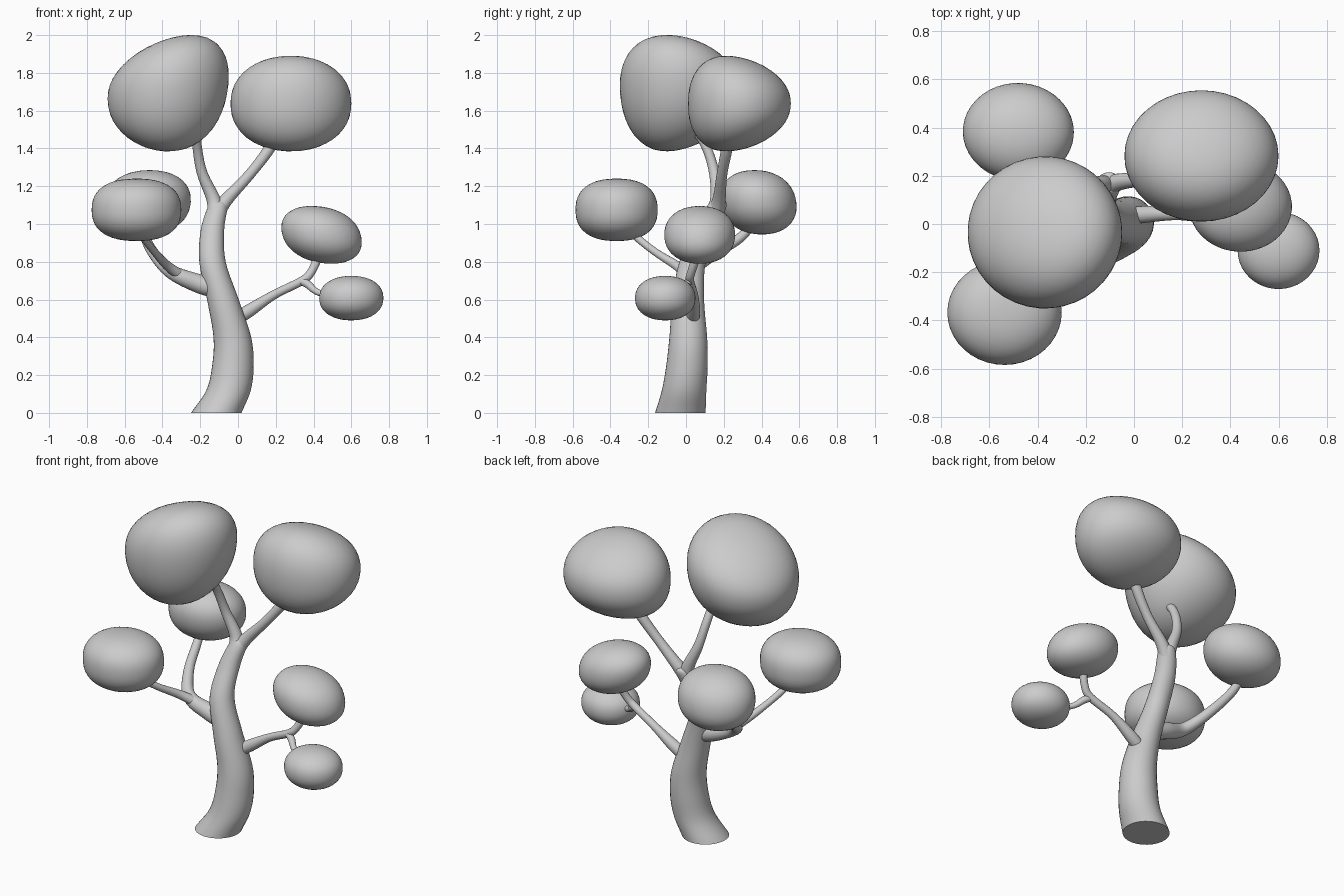
import bpy, bmesh, math
from mathutils import Vector

if "Cube" in bpy.data.objects:
    bpy.data.objects.remove(bpy.data.objects["Cube"], do_unlink=True)

grey = bpy.data.materials.new("plain_grey")
grey.use_nodes = True
GREY = (0.6, 0.6, 0.6, 1)
grey.diffuse_color = GREY
grey.node_tree.nodes["Principled BSDF"].inputs["Base Color"].default_value = GREY


def finish(bm, name):
    bmesh.ops.recalc_face_normals(bm, faces=bm.faces)
    mesh = bpy.data.meshes.new(name)
    bm.to_mesh(mesh)
    bm.free()
    mesh.materials.append(grey)
    obj = bpy.data.objects.new(name, mesh)
    bpy.context.collection.objects.link(obj)
    bpy.ops.object.select_all(action="DESELECT")
    obj.select_set(True)
    bpy.context.view_layer.objects.active = obj
    bpy.ops.object.shade_smooth_by_angle(angle=math.radians(45))
    return obj


def spline(points, steps):
    """Catmull-Rom samples through points of x, y, z, radius."""
    p = [Vector(q) for q in points]
    p = [p[0] * 2 - p[1]] + p + [p[-1] * 2 - p[-2]]
    out = []
    for a, b, c, d in zip(p, p[1:], p[2:], p[3:]):
        for i in range(steps):
            t = i / steps
            out.append((b * 2 + (c - a) * t + (a * 2 - b * 5 + c * 4 - d) * t * t
                        + (b * 3 - a - c * 3 + d) * t ** 3) / 2)
    return out + [p[-2]]


def limb(name, points, level=False, sides=20, steps=6):
    """Tapered tube; level keeps every ring horizontal."""
    path = spline(points, steps)
    bm = bmesh.new()
    rings = []
    for i, q in enumerate(path):
        ahead = path[min(i + 1, len(path) - 1)].xyz
        behind = path[max(i - 1, 0)].xyz
        axis = Vector((0, 0, 1)) if level else (ahead - behind).normalized()
        u = axis.cross(Vector((0.3, 1, 0.1))).normalized()
        v = axis.cross(u)
        turn = [math.tau * k / sides for k in range(sides)]
        rings.append([bm.verts.new(q.xyz + (u * math.cos(a) + v * math.sin(a)) * q.w)
                      for a in turn])
    for lower, upper in zip(rings, rings[1:]):
        for k in range(sides):
            n = (k + 1) % sides
            bm.faces.new((lower[k], lower[n], upper[n], upper[k]))
    bm.faces.new(rings[0])
    bm.faces.new(rings[-1])
    return finish(bm, name)


def foliage(name, low, high, lean=(0, 0), tilt=0, flare=0, wedge=(0, 0), power=2.2):
    """Blob fitted to a box: lean shifts the top, tilt raises the left,
    flare widens the top and wedge thins the left and the back."""
    bm = bmesh.new()
    bmesh.ops.create_icosphere(bm, subdivisions=4, radius=1)
    for v in bm.verts:
        around = v.co.xy.length
        x, y, z = v.co / (around ** power + abs(v.co.z) ** power) ** (1 / power)
        wide = 1 + flare * z
        v.co = (x * wide + lean[0] * z, y * wide + lean[1] * z,
                z * (1 - wedge[0] * x - wedge[1] * y) + tilt * x)
    for axis in range(3):
        values = [v.co[axis] for v in bm.verts]
        start, size = min(values), max(values) - min(values)
        for v in bm.verts:
            v.co[axis] = low[axis] + (v.co[axis] - start) / size * (high[axis] - low[axis])
    return finish(bm, name)


# Trunk
limb("trunk", [(-0.115, -0.03, 0, 0.134), (-0.05, -0.01, 0.12, 0.118),
               (-0.027, 0.005, 0.25, 0.11), (-0.03, 0.012, 0.4, 0.1),
               (-0.08, 0.012, 0.6, 0.084), (-0.135, 0.035, 0.8, 0.07),
               (-0.135, 0.11, 0.97, 0.062), (-0.105, 0.165, 1.1, 0.05),
               (-0.1, 0.172, 1.13, 0.02)], level=True, sides=28)

# Upper branches
limb("upper_right_branch", [(-0.115, 0.14, 1.04, 0.05), (-0.13, 0.165, 1.13, 0.037),
                            (-0.19, 0.15, 1.27, 0.028), (-0.215, 0.11, 1.4, 0.025),
                            (-0.22, 0.05, 1.49, 0.024), (-0.22, -0.04, 1.52, 0.02)])
limb("upper_left_branch", [(-0.12, 0.15, 1.05, 0.048), (-0.06, 0.175, 1.13, 0.035),
                           (0.06, 0.19, 1.26, 0.028), (0.16, 0.215, 1.39, 0.03),
                           (0.22, 0.24, 1.5, 0.03)])

# Lower branches on the right side
limb("lower_right_branch", [(-0.09, 0.015, 0.65, 0.05), (-0.21, 0.02, 0.685, 0.05),
                            (-0.35, 0.02, 0.745, 0.038), (-0.44, 0.14, 0.835, 0.03),
                            (-0.49, 0.29, 0.93, 0.026), (-0.5, 0.37, 1.03, 0.022)])
limb("right_fork", [(-0.3, 0.015, 0.725, 0.03), (-0.375, -0.05, 0.78, 0.025),
                    (-0.44, -0.16, 0.85, 0.02), (-0.5, -0.26, 0.93, 0.02),
                    (-0.53, -0.31, 1, 0.02)])

# Lower branches on the left side
limb("lower_left_branch", [(-0.07, 0.025, 0.46, 0.035), (0.05, 0.04, 0.535, 0.035),
                           (0.19, 0.04, 0.625, 0.024), (0.34, 0.02, 0.7, 0.023),
                           (0.39, 0.03, 0.75, 0.022), (0.43, 0.06, 0.84, 0.024)])
limb("left_fork", [(0.33, 0.02, 0.7, 0.02), (0.37, 0, 0.68, 0.021),
                   (0.42, -0.04, 0.64, 0.017), (0.52, -0.09, 0.61, 0.017)])

# Foliage
foliage("top_right_foliage", (-0.69, -0.35, 1.385), (-0.05, 0.28, 2),
        tilt=0.18, flare=0.1, wedge=(-0.18, 0.2))
foliage("top_left_foliage", (-0.04, 0.01, 1.385), (0.6, 0.555, 1.89), wedge=(0, 0.22))
foliage("back_right_foliage", (-0.71, 0.18, 0.945), (-0.25, 0.585, 1.285), lean=(0.05, -0.1))
foliage("front_right_foliage", (-0.775, -0.585, 0.91), (-0.3, -0.15, 1.24), power=2.4)
foliage("upper_left_foliage", (0.23, -0.115, 0.79), (0.655, 0.26, 1.095),
        lean=(-0.12, 0), tilt=-0.1)
foliage("lower_left_foliage", (0.43, -0.27, 0.49), (0.77, 0.05, 0.725))
